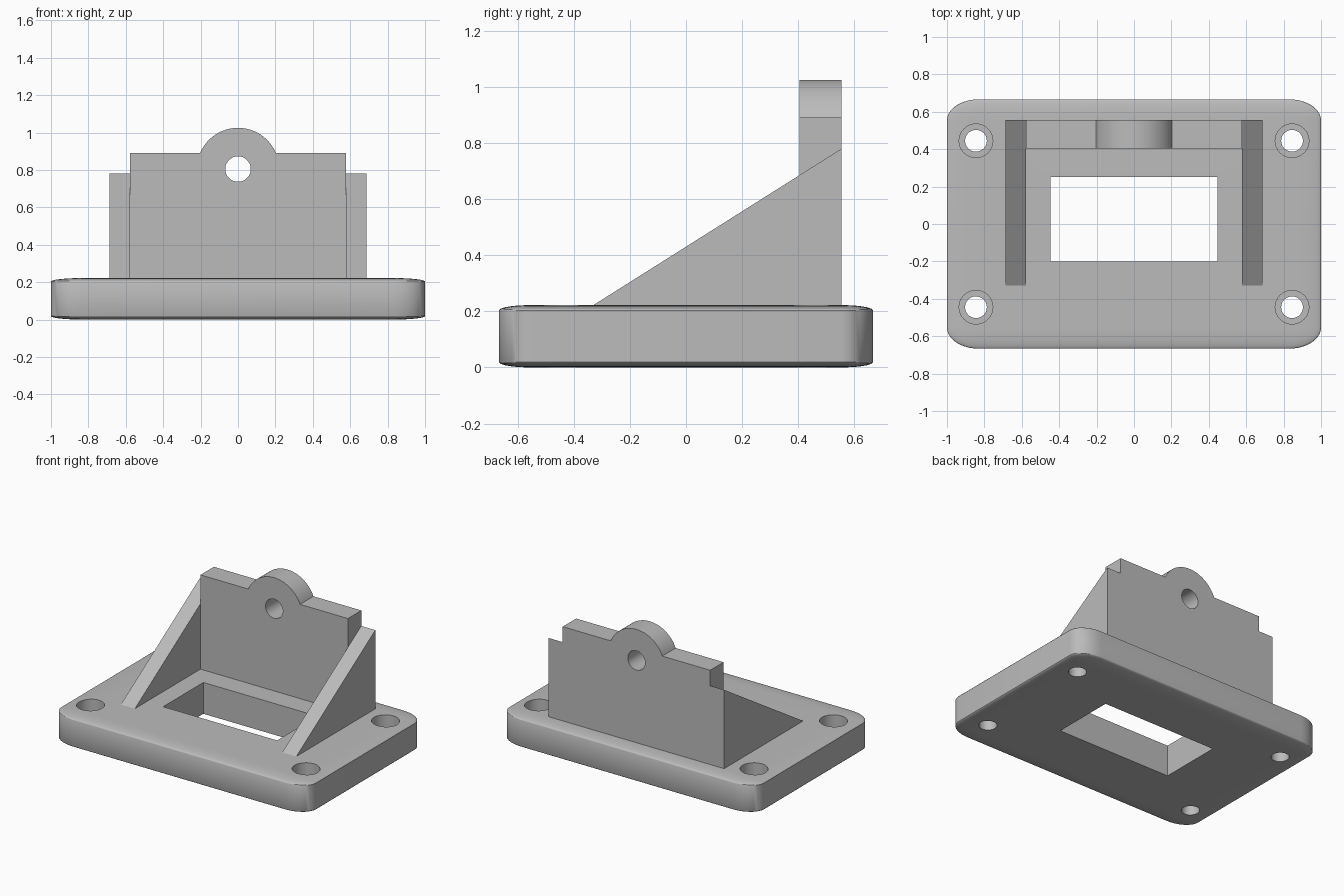
import bpy, bmesh
from math import cos, sin, pi, asin

if "Cube" in bpy.data.objects:
    bpy.data.objects.remove(bpy.data.objects["Cube"], do_unlink=True)

grey = bpy.data.materials.new("plain_grey")
grey.use_nodes = True
colour = (0.5, 0.5, 0.5, 1)
grey.diffuse_color = colour
grey.node_tree.nodes["Principled BSDF"].inputs["Base Color"].default_value = colour

TOP = 0.222                      # deck height
WALL_Y = (0.405, 0.555)          # front and back of the upright plate
EYE_Z, EYE_R = 0.805, 0.22       # lug centre and radius


def finish(name, bm):
    bmesh.ops.recalc_face_normals(bm, faces=bm.faces)
    mesh = bpy.data.meshes.new(name)
    bm.to_mesh(mesh)
    bm.free()
    mesh.materials.append(grey)
    obj = bpy.data.objects.new(name, mesh)
    bpy.context.collection.objects.link(obj)
    return obj


def prism(name, profile, place, low, high):
    """Extrude a 2D profile; place(u, v, w) maps it into space."""
    bm = bmesh.new()
    rings = [[bm.verts.new(place(u, v, w)) for u, v in profile] for w in (low, high)]
    for ring in rings:
        bm.faces.new(ring)
    n = len(profile)
    for i in range(n):
        j = (i + 1) % n
        bm.faces.new((rings[0][i], rings[0][j], rings[1][j], rings[1][i]))
    return finish(name, bm)


def circle(cx, cy, r, n=48):
    return [(cx + r * cos(2 * pi * i / n), cy + r * sin(2 * pi * i / n)) for i in range(n)]


def along_x(u, v, w): return (w, u, v)
def along_y(u, v, w): return (u, w, v)
def along_z(u, v, w): return (u, v, w)


def cut(target, cutter):
    mod = target.modifiers.new("cut", "BOOLEAN")
    mod.operation, mod.solver, mod.object = "DIFFERENCE", "EXACT", cutter
    bpy.context.view_layer.objects.active = target
    bpy.ops.object.modifier_apply(modifier=mod.name)
    bpy.data.objects.remove(cutter, do_unlink=True)


def smooth(obj):
    bpy.ops.object.select_all(action="DESELECT")
    obj.select_set(True)
    bpy.context.view_layer.objects.active = obj
    bpy.ops.object.shade_smooth_by_angle(angle=pi / 6)


# Base: rounded cube stretched into a slab
bm = bmesh.new()
bmesh.ops.create_cube(bm, size=1)
bmesh.ops.bevel(bm, geom=bm.edges[:], offset=0.085, segments=10, profile=0.5, affect="EDGES")
bmesh.ops.translate(bm, verts=bm.verts, vec=(0, 0, 0.5))
bmesh.ops.scale(bm, verts=bm.verts, vec=(2, 1.333, TOP))
base = finish("base_plate", bm)

# Central window and four counterbored screw holes
window = [(-0.447, -0.2), (0.447, -0.2), (0.447, 0.25), (-0.447, 0.25)]
cut(base, prism("window_cutter", window, along_z, -0.1, 0.4))
for sx in (-1, 1):
    for sy in (-1, 1):
        x, y = sx * 0.845, sy * 0.445
        cut(base, prism("bore_cutter", circle(x, y, 0.09), along_z, 0.1, 0.4))
        cut(base, prism("hole_cutter", circle(x, y, 0.058), along_z, -0.1, 0.4))
smooth(base)

# Upright plate with a rounded lug and pin hole
shoulder = 0.89
start = asin((shoulder - EYE_Z) / EYE_R)
arc = [start + (pi - 2 * start) * i / 32 for i in range(33)]
outline = [(-0.578, 0.2), (0.578, 0.2), (0.578, shoulder)]
outline += [(EYE_R * cos(a), EYE_Z + EYE_R * sin(a)) for a in arc]
outline += [(-0.578, shoulder)]
wall = prism("upright_plate", outline, along_y, *WALL_Y)
cut(wall, prism("pin_cutter", circle(0, EYE_Z, 0.068), along_y, 0.3, 0.7))
smooth(wall)

# Triangular side gussets
triangle = [(-0.33, 0.2), (WALL_Y[1], 0.2), (WALL_Y[1], 0.78), (-0.33, TOP)]
for side, sx in (("left", 1), ("right", -1)):
    prism(side + "_gusset", triangle, along_x, sx * 0.578, sx * 0.688)
